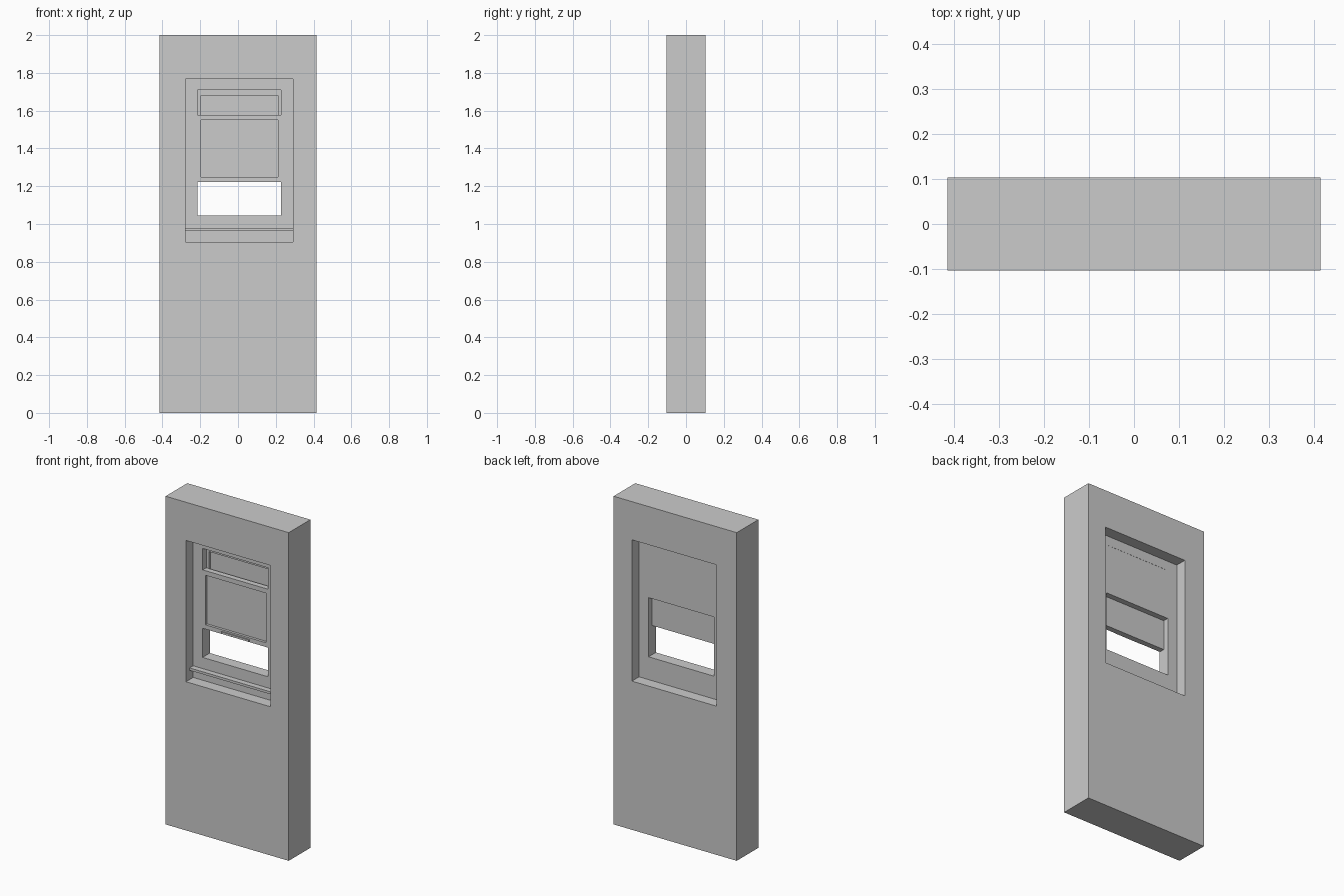
import bpy, bmesh

if "Cube" in bpy.data.objects:
    bpy.data.objects.remove(bpy.data.objects["Cube"])


def finish(name, bm):
    bmesh.ops.recalc_face_normals(bm, faces=bm.faces)
    mesh = bpy.data.meshes.new(name)
    bm.to_mesh(mesh)
    bm.free()
    obj = bpy.data.objects.new(name, mesh)
    bpy.context.collection.objects.link(obj)
    return obj


def loop(bm, rect, y):
    """Four verts of an upright rectangle (x0, x1, z0, z1) at depth y."""
    x0, x1, z0, z1 = rect
    return [bm.verts.new(p) for p in
            ((x0, y, z0), (x1, y, z0), (x1, y, z1), (x0, y, z1))]


def bridge(bm, loops):
    for a, b in zip(loops, loops[1:]):
        for i in range(4):
            j = (i + 1) % 4
            bm.faces.new((a[i], a[j], b[j], b[i]))


def ring(name, outer, inner, y0, y1):
    """Rectangular slab with a through opening."""
    bm = bmesh.new()
    loops = [loop(bm, outer, y0), loop(bm, outer, y1),
             loop(bm, inner, y1), loop(bm, inner, y0)]
    bridge(bm, loops + loops[:1])
    return finish(name, bm)


def tray(name, outer, inner, y0, y1, recess):
    """Slab with a shallow pane recessed into its front."""
    bm = bmesh.new()
    loops = [loop(bm, outer, y1), loop(bm, outer, y0),
             loop(bm, inner, y0), loop(bm, inner, y0 + recess)]
    bridge(bm, loops)
    bm.faces.new(loops[0])
    bm.faces.new(loops[-1])
    return finish(name, bm)


def box(name, rect, y0, y1):
    bm = bmesh.new()
    loops = [loop(bm, rect, y0), loop(bm, rect, y1)]
    bridge(bm, loops)
    for lp in loops:
        bm.faces.new(lp)
    return finish(name, bm)


# Key sizes
WALL_Y = 0.104
FRAME_Y = 0.035
OPENING = (-0.278, 0.292, 0.906, 1.767)
CLEAR = (-0.214, 0.228, 1.045, 1.709)
GLASS_X = (-0.196, 0.212)

# Wall and the window frame set midway in its depth
ring("wall", (-0.415, 0.415, 0, 2), OPENING, -WALL_Y, WALL_Y)
ring("window_frame", OPENING, CLEAR, -FRAME_Y, FRAME_Y)

# Fixed upper sash behind, raised lower sash in front
for name, z0, z1, y0, y1 in (
        ("upper_sash", 1.405, CLEAR[3], 0.0, FRAME_Y - 0.001),
        ("lower_sash", 1.222, 1.578, -FRAME_Y + 0.001, 0.0)):
    tray(name, (CLEAR[0], CLEAR[1], z0, z1),
         (*GLASS_X, z0 + 0.026, z1 - 0.028), y0, y1, 0.016)

# Lift handle and projecting sill
box("lift_handle", (-0.085, 0.101, 1.226, 1.238), -FRAME_Y - 0.006, -FRAME_Y + 0.001)
box("sill", (OPENING[0], OPENING[1], 0.962, 0.977), -0.069, -FRAME_Y)
